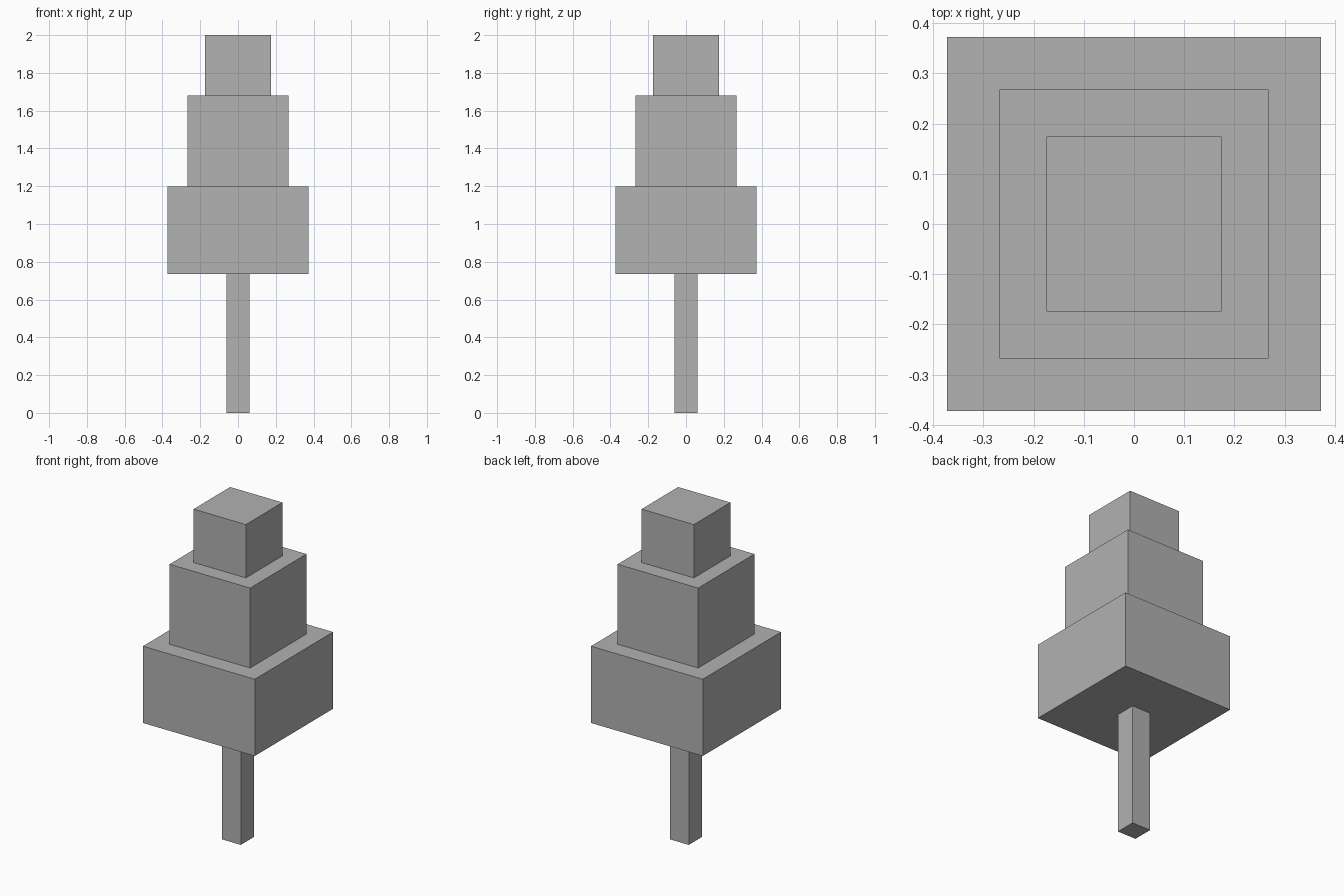
import bpy

cube = bpy.data.objects.get("Cube")
if cube:
    bpy.data.objects.remove(cube, do_unlink=True)

# Single plain grey
GREY = (0.445, 0.445, 0.445, 1.0)
grey = bpy.data.materials.new("plain_grey")
grey.use_nodes = True
grey.diffuse_color = GREY
grey.node_tree.nodes["Principled BSDF"].inputs["Base Color"].default_value = GREY


def box(name, width, bottom, top):
    """Square block centred on the vertical axis."""
    bpy.ops.mesh.primitive_cube_add(size=1, location=(0, 0, (bottom + top) / 2))
    obj = bpy.context.object
    obj.name = name
    obj.scale = (width, width, top - bottom)
    bpy.ops.object.transform_apply(location=False, rotation=False, scale=True)
    obj.data.materials.append(grey)
    return obj


# Trunk, then three stacked foliage tiers
box("trunk", 0.124, 0.0, 0.736)
box("lower_foliage", 0.744, 0.736, 1.198)
box("middle_foliage", 0.536, 1.198, 1.679)
box("top_foliage", 0.348, 1.679, 2.0)
